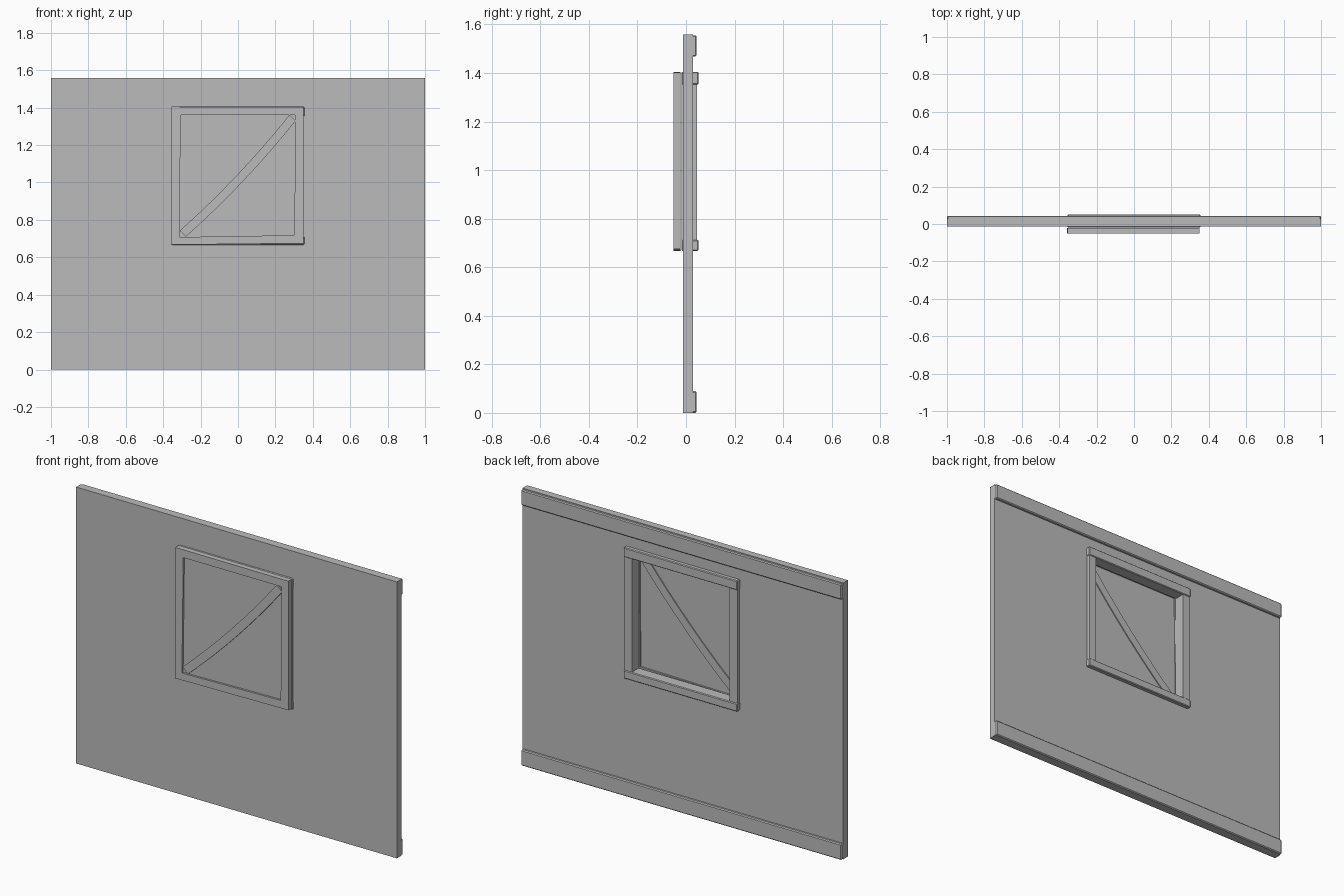
import bpy
import bmesh
from mathutils import Vector

old = bpy.data.objects.get("Cube")
if old:
    bpy.data.objects.remove(old, do_unlink=True)

GREY = (0.5, 0.5, 0.5, 1.0)
mat = bpy.data.materials.new("plain grey")
mat.use_nodes = True
mat.diffuse_color = GREY
mat.node_tree.nodes["Principled BSDF"].inputs["Base Color"].default_value = GREY


def finish(name, bm, bevel=0.0):
    """Turn a bmesh into a named object, optionally with softened edges."""
    bmesh.ops.recalc_face_normals(bm, faces=bm.faces)
    mesh = bpy.data.meshes.new(name)
    bm.to_mesh(mesh)
    bm.free()
    mesh.materials.append(mat)
    obj = bpy.data.objects.new(name, mesh)
    bpy.context.collection.objects.link(obj)
    if bevel:
        mod = obj.modifiers.new("soft edges", 'BEVEL')
        mod.width = bevel
        mod.segments = 1
    return obj


def box(name, x, y, z, bevel=0.0):
    """Box from (min, max) ranges."""
    bm = bmesh.new()
    bmesh.ops.create_cube(bm, size=1)
    for v in bm.verts:
        v.co = [r[0] if c < 0 else r[1] for c, r in zip(v.co, (x, y, z))]
    return finish(name, bm, bevel)


def ring(name, outer, inner, y):
    """Four-sided slab with a four-sided hole, outlines given in x and z."""
    bm = bmesh.new()
    loops = [[bm.verts.new((px, d, pz)) for px, pz in pts]
             for d, pts in ((y[0], outer), (y[0], inner), (y[1], inner), (y[1], outer))]
    for a, b in zip(loops, loops[1:] + loops[:1]):
        for i in range(4):
            j = (i + 1) % 4
            bm.faces.new((a[i], a[j], b[j], b[i]))
    return finish(name, bm)


def rect(x0, x1, z0, z1):
    return [(x0, z0), (x1, z0), (x1, z1), (x0, z1)]


# Wall with window opening
HEIGHT = 1.558
ring("wall", rect(-1, 1, 0, HEIGHT), rect(-0.325, 0.325, 0.69, 1.38), (-0.013, 0.028))

# Rails along the back, top and bottom
box("bottom_rail", (-1, 1), (0.02, 0.044), (0, 0.09), 0.005)
box("top_rail", (-1, 1), (0.02, 0.044), (1.468, HEIGHT - 0.003), 0.005)

# Window frame: sill and lintel overlap the jambs
FRONT = -0.018
box("window_sill", (-0.355, 0.355), (FRONT, 0.051), (0.667, 0.713), 0.004)
box("window_lintel", (-0.355, 0.355), (FRONT, 0.051), (1.352, 1.405), 0.004)
for side, name in ((1, "left_jamb"), (-1, "right_jamb")):
    box(name, sorted((side * 0.305, side * 0.352)), (FRONT, 0.046), (0.70, 1.36))

# Slightly crooked shutter frame in front of the window
ring("shutter_frame",
     [(-0.357, 0.667), (0.35, 0.675), (0.35, 1.403), (-0.355, 1.405)],
     [(-0.314, 0.708), (0.302, 0.718), (0.306, 1.36), (-0.306, 1.36)],
     (-0.051, -0.022))
box("shutter_panel", (-0.33, 0.33), (-0.040, -0.030), (0.69, 1.38))

# Bowed diagonal brace
start, end = Vector((-0.295, 0, 0.726)), Vector((0.292, 0, 1.346))
along = (end - start).normalized()
across = Vector((along.z, 0, -along.x))
bm = bmesh.new()
STEPS = 8
rows = []
for i in range(STEPS + 1):
    t = i / STEPS
    mid = start.lerp(end, t) + across * 0.018 * 4 * t * (1 - t)
    rows.append([bm.verts.new(mid + across * s * 0.023 + Vector((0, d, 0)))
                 for s, d in ((-1, -0.049), (1, -0.049), (1, -0.024), (-1, -0.024))])
for a, b in zip(rows, rows[1:]):
    for i in range(4):
        j = (i + 1) % 4
        bm.faces.new((a[i], a[j], b[j], b[i]))
bm.faces.new(rows[0])
bm.faces.new(rows[-1])
finish("shutter_brace", bm)
